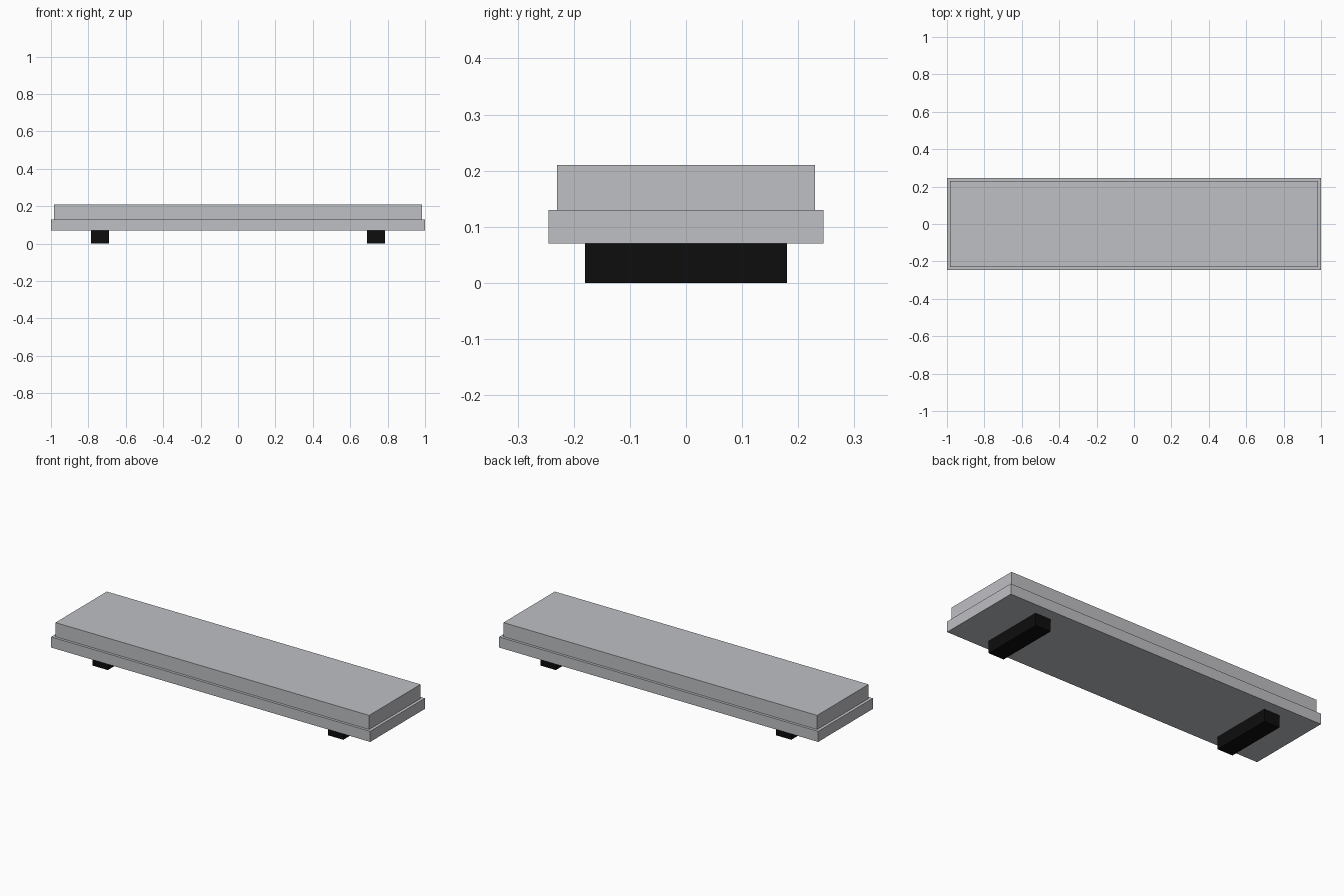
import bpy

if "Cube" in bpy.data.objects:
    bpy.data.objects.remove(bpy.data.objects["Cube"])


def material(name, color):
    m = bpy.data.materials.new(name)
    m.diffuse_color = (*color, 1.0)
    m.use_nodes = True
    m.node_tree.nodes["Principled BSDF"].inputs["Base Color"].default_value = m.diffuse_color
    return m


def box(name, x, y, z, mat):
    """Box from (min, max) ranges on each axis."""
    centre = [(a + b) / 2 for a, b in (x, y, z)]
    bpy.ops.mesh.primitive_cube_add(size=1, location=centre)
    ob = bpy.context.object
    ob.name = name
    ob.scale = [b - a for a, b in (x, y, z)]
    bpy.ops.object.transform_apply(location=False, rotation=False, scale=True)
    ob.data.materials.append(mat)
    return ob


grey = material("light_grey", (0.52, 0.525, 0.55))
black = material("black", (0.004, 0.004, 0.004))

# Stepped body: wide lower slab and slightly inset upper slab
box("lower_slab", (-1, 1), (-0.245, 0.245), (0.07, 0.13), grey)
box("upper_slab", (-0.983, 0.983), (-0.23, 0.23), (0.13, 0.21), grey)

# Pair of cross feet
for side, name in ((-1, "left_foot"), (1, "right_foot")):
    c = side * 0.738
    box(name, (c - 0.048, c + 0.048), (-0.18, 0.18), (0, 0.07), black)
